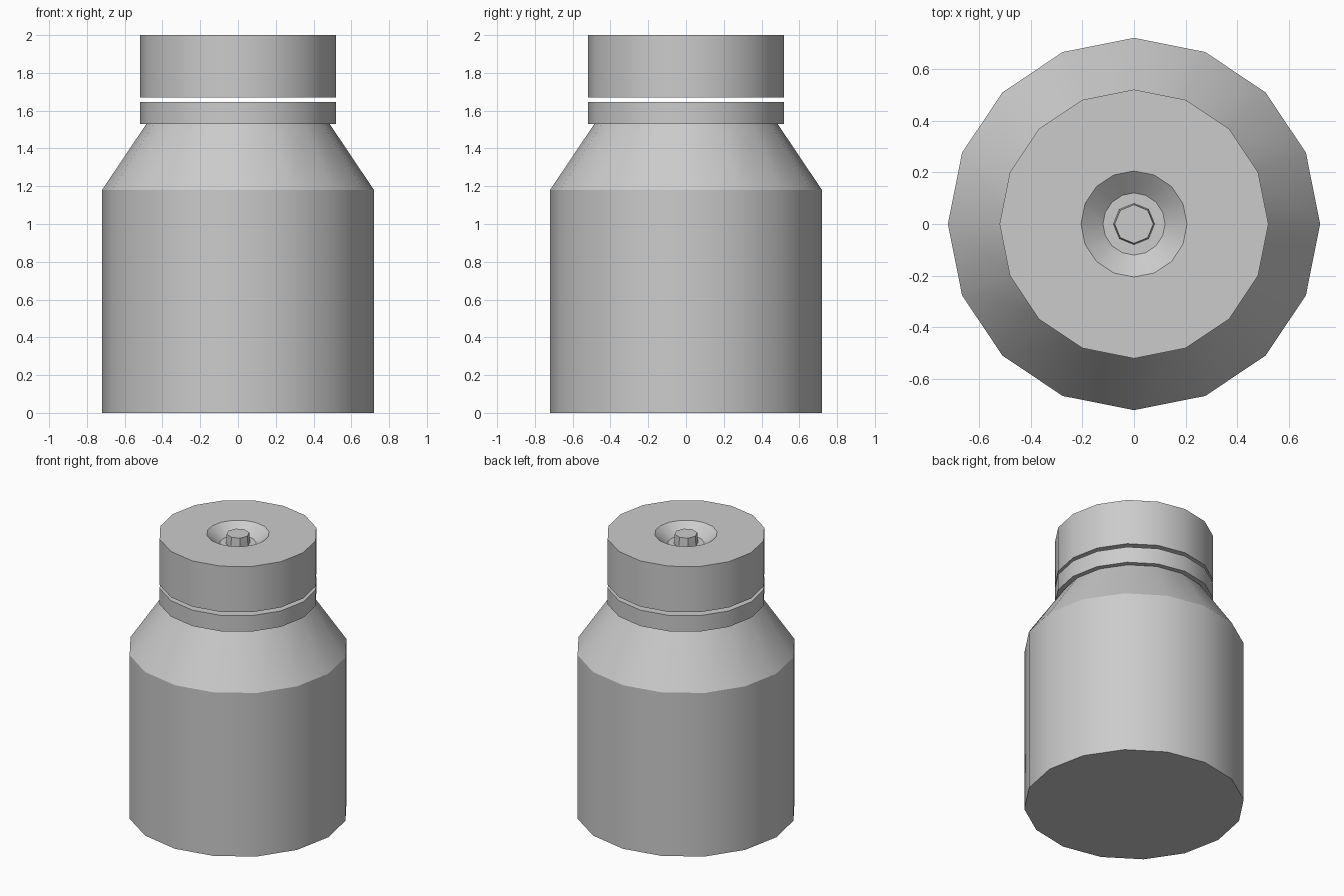
import bpy, bmesh, math

if "Cube" in bpy.data.objects:
    bpy.data.objects.remove(bpy.data.objects["Cube"])


def lathe(name, profile, sides):
    """Spin a (radius, z) profile around z; radius 0 closes with a flat cap."""
    bm = bmesh.new()
    rings = []
    for r, z in profile:
        rings.append([bm.verts.new((r * math.cos(math.tau * i / sides),
                                    r * math.sin(math.tau * i / sides), z))
                      for i in range(sides)])
    for a, b in zip(rings, rings[1:]):
        for i in range(sides):
            j = (i + 1) % sides
            bm.faces.new((a[i], a[j], b[j], b[i]))
    bm.faces.new(rings[0][::-1])
    bm.faces.new(rings[-1])
    bmesh.ops.recalc_face_normals(bm, faces=bm.faces)
    mesh = bpy.data.meshes.new(name)
    bm.to_mesh(mesh)
    bm.free()
    obj = bpy.data.objects.new(name, mesh)
    bpy.context.collection.objects.link(obj)
    bpy.ops.object.select_all(action='DESELECT')
    obj.select_set(True)
    bpy.context.view_layer.objects.active = obj
    bpy.ops.object.shade_smooth_by_angle(angle=math.radians(30))
    return obj


# Bottle: straight wall, sloped shoulder and overhanging collar
lathe("bottle_body", [(0.72, 0), (0.72, 1.18), (0.485, 1.53),
                      (0.52, 1.53), (0.52, 1.645)], 16)

# Cap: hovers just above the collar, with a conical recess in its top
lathe("cap", [(0.52, 1.67), (0.52, 2.0), (0.205, 2.0), (0.12, 1.93)], 16)

# Small octagonal nozzle standing in the recess
lathe("nozzle", [(0.08, 1.93), (0.075, 2.0)], 8)
